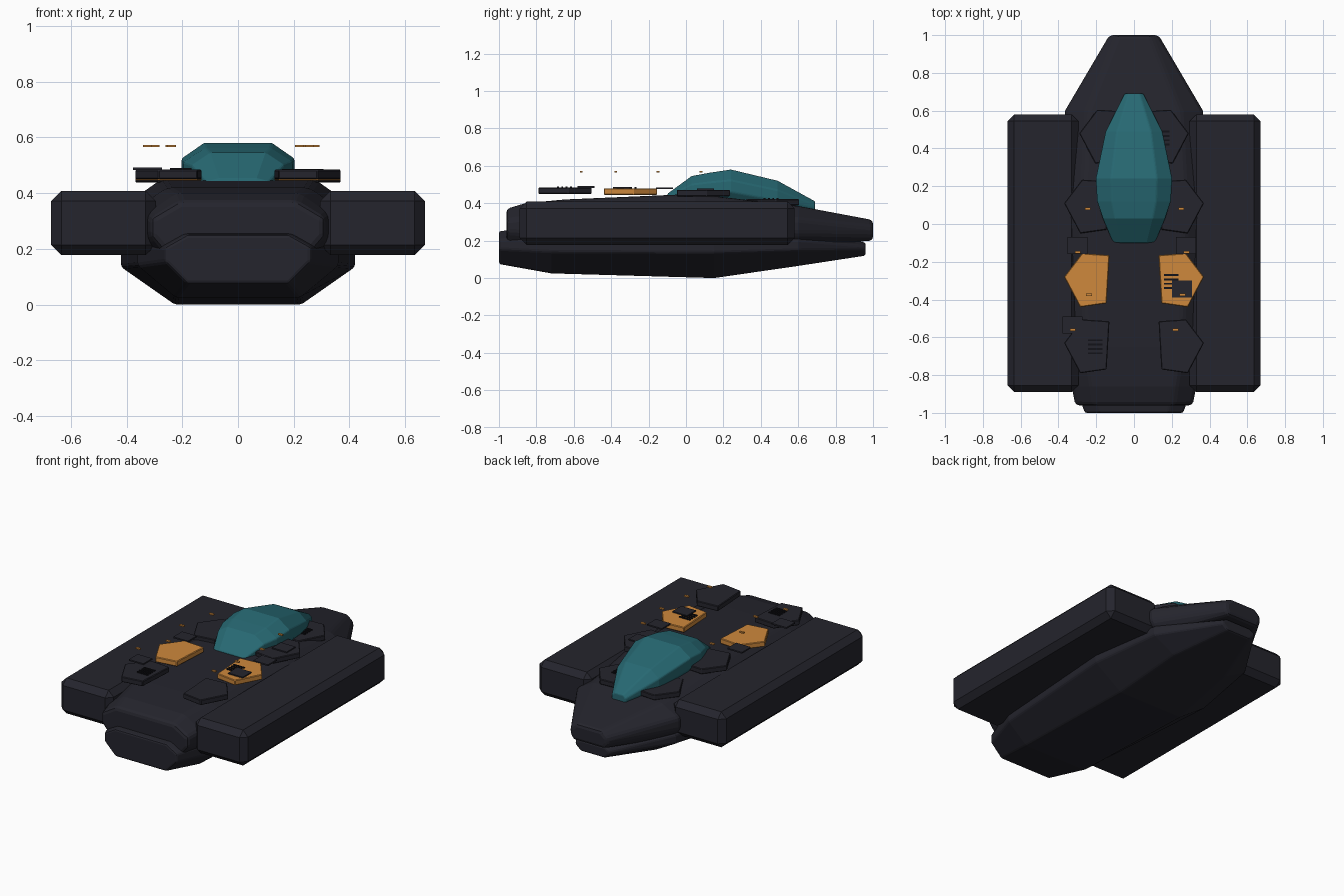
import bpy, bmesh

cube = bpy.data.objects.get("Cube")
if cube:
    bpy.data.objects.remove(cube, do_unlink=True)


def material(name, rgb):
    m = bpy.data.materials.new(name)
    m.use_nodes = True
    m.diffuse_color = (*rgb, 1)
    m.node_tree.nodes["Principled BSDF"].inputs["Base Color"].default_value = (*rgb, 1)
    return m


navy = material("dark navy", (0.018, 0.018, 0.026))
black = material("vent black", (0.006, 0.006, 0.009))
orange = material("orange", (0.62, 0.25, 0.045))
teal = material("teal glass", (0.02, 0.14, 0.17))


def finish(bm, name, mat, bevel=0, segments=1):
    bmesh.ops.recalc_face_normals(bm, faces=bm.faces)
    mesh = bpy.data.meshes.new(name)
    bm.to_mesh(mesh)
    bm.free()
    mesh.materials.append(mat)
    ob = bpy.data.objects.new(name, mesh)
    bpy.context.collection.objects.link(ob)
    if bevel:
        mod = ob.modifiers.new("Bevel", 'BEVEL')
        mod.width = bevel
        mod.segments = segments
        mod.limit_method = 'ANGLE'
        mod.angle_limit = 0.5
    return ob


def loft(name, stations, mat, top, low, high, bevel):
    """Octagonal sections; station = y, half width, bottom, top, bottom width ratio."""
    bm = bmesh.new()
    rings = []
    for y, w, zb, zt, bot in stations:
        h = zt - zb
        half = [(w * bot, zb), (w, zb + h * low), (w, zb + h * high), (w * top, zt)]
        pts = half + [(-x, z) for x, z in reversed(half)]
        rings.append([bm.verts.new((x, y, z)) for x, z in pts])
    for a, b in zip(rings, rings[1:]):
        for i in range(8):
            j = (i + 1) % 8
            bm.faces.new((a[i], a[j], b[j], b[i]))
    bm.faces.new(rings[0])
    bm.faces.new(rings[-1])
    return finish(bm, name, mat, bevel, 2)


def box(name, lo, hi, mat, bevel=0):
    bm = bmesh.new()
    bmesh.ops.create_cube(bm, size=1)
    for v in bm.verts:
        v.co = [(a + b) / 2 + c * (b - a) for a, b, c in zip(lo, hi, v.co)]
    return finish(bm, name, mat, bevel)


def centred_box(name, x, y, z, sx, sy, sz, mat):
    return box(name, (x - sx / 2, y - sy / 2, z - sz / 2),
               (x + sx / 2, y + sy / 2, z + sz / 2), mat)


# Hulls and canopy
loft("lower_hull", [(-1, .26, .075, .25, .7), (-.72, .36, .025, .28, .62),
                    (.15, .42, 0, .3, .54), (.6, .35, .065, .25, .56),
                    (.96, .12, .12, .19, .7)], navy, .7, .45, .75, .02)
loft("upper_hull", [(-.96, .31, .19, .37, .85), (-.86, .33, .17, .4, .85),
                    (-.65, .38, .16, .42, .85), (.05, .41, .16, .45, .85),
                    (.6, .365, .175, .385, .85), (1, .13, .2, .31, .85)],
     navy, .67, .3, .67, .02)
loft("canopy", [(-.1, .11, .42, .45, .85), (.03, .165, .42, .545, .85),
                (.12, .195, .42, .562, .85), (.24, .202, .42, .58, .85),
                (.49, .15, .38, .52, .85), (.69, .05, .36, .41, .85)],
     teal, .6, .25, .65, .01)

# Side pods
for side, s in (("left", 1), ("right", -1)):
    xs = sorted((s * .295, s * .67))
    box(side + "_pod", (xs[0], -.89, .178), (xs[1], .58, .408), navy, .036)

# Five-sided armour plates in mirrored rows
pentagon = [(.37, .01), (.275, .135), (.13, .125), (.145, -.13), (.285, -.15)]
rows = [("rear", -.64, 0, .45, navy), ("middle", -.29, 0, .445, orange),
        ("forward", .1, 0, .437, navy), ("nose", .47, .08, .388, navy)]
for row, y0, inset, z, mat in rows:
    for side, s in (("left", 1), ("right", -1)):
        bm = bmesh.new()
        face = bm.faces.new([bm.verts.new((s * (x - inset), y0 + y, z)) for x, y in pentagon])
        up = bmesh.ops.extrude_face_region(bm, geom=[face])["geom"]
        bmesh.ops.translate(bm, vec=(0, 0, .034),
                            verts=[v for v in up if isinstance(v, bmesh.types.BMVert)])
        finish(bm, f"{row}_{side}_plate", mat, .004)

# Thin square hatches
for i, (x, y, z) in enumerate([(-.3, -.115, .48), (.275, -.115, .48), (.255, .105, .474),
                               (.255, -.345, .482), (-.325, -.535, .487)]):
    centred_box(f"hatch_{i + 1}", x, y, z, .105, .09, .009, navy)

# Vent slats
for name, x, y, z in (("middle", .197, -.305, .481), ("rear", -.205, -.65, .486),
                      ("nose", .15, .455, .424)):
    for k in range(4):
        centred_box(f"{name}_vent_{k + 1}", x, y + (k - 1.5) * .023, z, .078, .01, .009, black)

# Floating marker lights
for y, xl, xr in ((.08, -.245, .25), (-.15, -.297, .278), (-.375, -.238, .257),
                  (-.56, -.325, .22)):
    for side, x in (("left", xr), ("right", xl)):
        centred_box(f"{side}_marker", x, y, .569, .03, .014, .008, orange)
